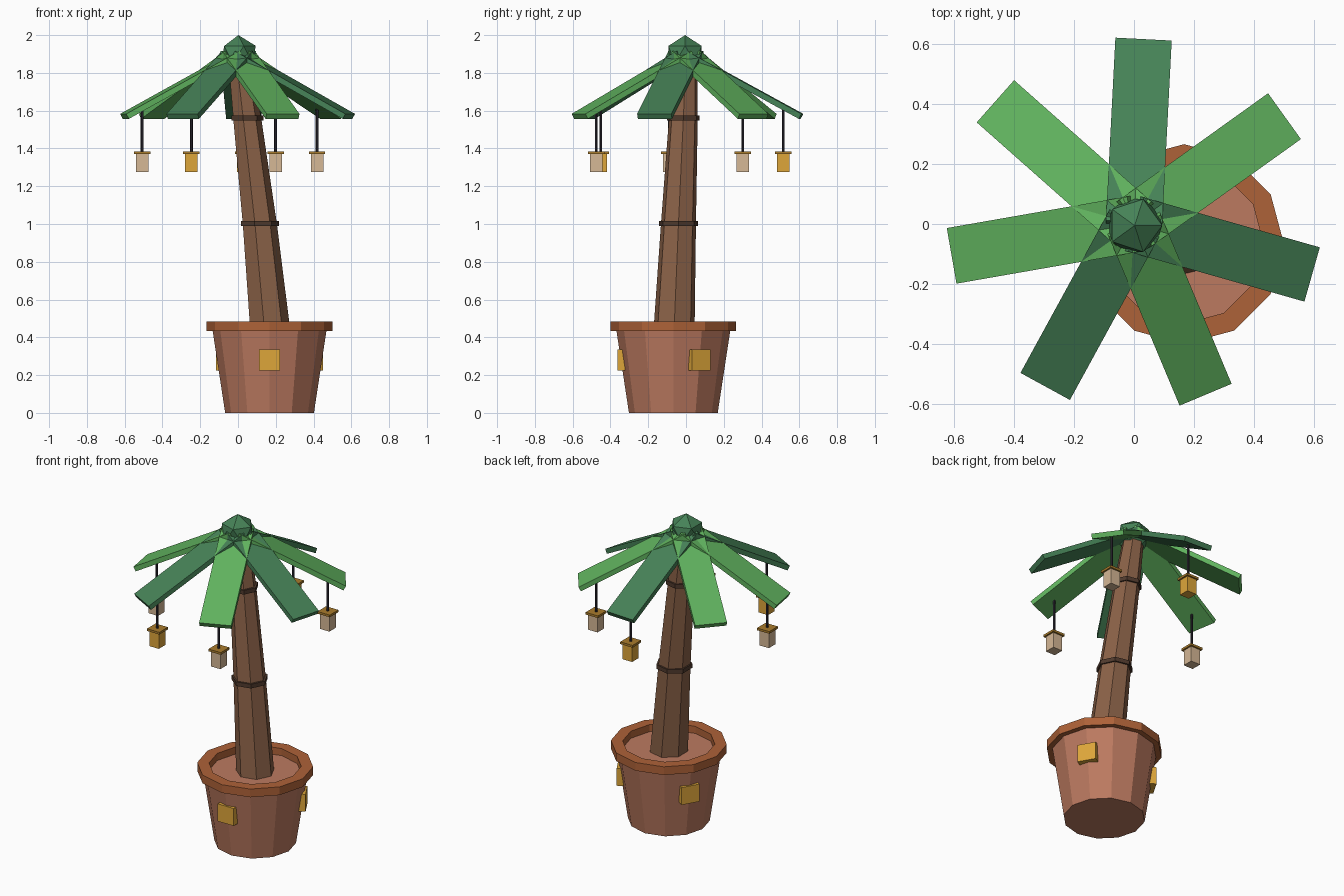
import bpy, bmesh, math
from mathutils import Matrix, Vector

if "Cube" in bpy.data.objects:
    bpy.data.objects.remove(bpy.data.objects["Cube"])


def material(name, rgb):
    lin = [((c / 255 + 0.055) / 1.055) ** 2.4 for c in rgb]
    m = bpy.data.materials.new(name)
    m.diffuse_color = (*lin, 1)
    m.use_nodes = True
    m.node_tree.nodes["Principled BSDF"].inputs["Base Color"].default_value = m.diffuse_color
    return m


LEAF_DARK = material("dark_leaf_green", (70, 130, 87))
LEAF_LIGHT = material("light_leaf_green", (96, 178, 94))
BARK = material("bark_brown", (138, 97, 71))
BAND = material("dark_band_brown", (80, 58, 45))
CLAY = material("clay_pink", (188, 122, 96))
RIM = material("rim_orange_brown", (174, 98, 56))
GOLD = material("gold", (222, 166, 58))
CREAM = material("lantern_cream", (214, 184, 150))
CORD = material("cord_black", (44, 40, 50))
CAP = material("cap_dark_gold", (170, 124, 44))


def finish(name, bm, mat):
    bmesh.ops.recalc_face_normals(bm, faces=bm.faces)
    me = bpy.data.meshes.new(name)
    bm.to_mesh(me)
    bm.free()
    me.materials.append(mat)
    ob = bpy.data.objects.new(name, me)
    bpy.context.collection.objects.link(ob)
    return ob


def box(name, size, matrix, mat):
    bm = bmesh.new()
    bmesh.ops.create_cube(bm, size=1, matrix=matrix @ Matrix.Diagonal((*size, 1)))
    return finish(name, bm, mat)


def loft(name, rings, sides, mat, closed=False):
    """Skin polygon rings given as (x, y, z, radius); closed joins last to first."""
    bm = bmesh.new()
    loops = []
    for x, y, z, r in rings:
        loops.append([bm.verts.new((x + r * math.cos(math.tau * k / sides),
                                    y + r * math.sin(math.tau * k / sides), z))
                      for k in range(sides)])
    pairs = list(zip(loops, loops[1:]))
    if closed:
        pairs.append((loops[-1], loops[0]))
    else:
        bm.faces.new(loops[0])
        bm.faces.new(loops[-1])
    for a, b in pairs:
        for k in range(sides):
            n = (k + 1) % sides
            bm.faces.new((a[k], a[n], b[n], b[k]))
    return finish(name, bm, mat)


# Pot with raised rim
PX, PY = 0.167, -0.067
loft("pot", [(PX, PY, 0, 0.235), (PX, PY, 0.44, 0.302)], 12, CLAY)
loft("pot_rim", [(PX, PY, z, r) for z, r in
                 ((0.433, 0.333), (0.485, 0.333), (0.485, 0.265), (0.433, 0.265))],
     12, RIM, closed=True)

# Three square plates around the pot
for i, deg in enumerate((-90, 30, 150)):
    m = (Matrix.Translation((PX, PY, 0.28)) @ Matrix.Rotation(math.radians(deg), 4, 'Z')
         @ Matrix.Translation((0.275, 0, 0)))
    box(f"pot_plate_{i + 1}", (0.04, 0.112, 0.11), m, GOLD)

# Leaning seven-sided trunk with two bands
loft("trunk", [(0.167, -0.064, 0.42, 0.112), (0.111, -0.040, 1.0, 0.095),
               (0.045, -0.014, 1.56, 0.078), (0.003, 0.0, 1.89, 0.062)], 7, BARK)
for name, x, y, z, r in (("lower_band", 0.111, -0.040, 1.003, 0.106),
                         ("upper_band", 0.045, -0.014, 1.561, 0.089)):
    loft(name, [(x, y, z - 0.013, r), (x, y, z + 0.013, r)], 7, BAND)

# Faceted crown bud
bm = bmesh.new()
bmesh.ops.create_icosphere(bm, subdivisions=1, radius=0.103,
                           matrix=Matrix.Translation((0.002, -0.005, 1.897)))
finish("crown_bud", bm, LEAF_DARK)

# Seven drooping plank fronds, five carrying hanging lanterns
LENGTH, SLOPE = 0.695, 0.5
for i in range(7):
    ang = math.radians(-170.1) + i * math.tau / 7
    m = (Matrix.Translation((0, 0, 1.903)) @ Matrix.Rotation(ang, 4, 'Z')
         @ Matrix.Rotation(SLOPE, 4, 'Y') @ Matrix.Translation((LENGTH / 2, 0, 0)))
    box(f"frond_{i + 1}", (LENGTH, 0.188, 0.03), m, LEAF_DARK if i % 2 else LEAF_LIGHT)
    if i in (3, 6):
        continue
    x, y = 0.515 * math.cos(ang), 0.515 * math.sin(ang)
    at = lambda z: Matrix.Translation((x, y, z))
    loft(f"lantern_cord_{i + 1}", [(x, y, 1.38, 0.008), (x, y, 1.615, 0.008)], 6, CORD)
    box(f"lantern_cap_{i + 1}", (0.086, 0.086, 0.014), at(1.378), CAP)
    box(f"lantern_body_{i + 1}", (0.066, 0.066, 0.1), at(1.324), GOLD if i % 2 else CREAM)
